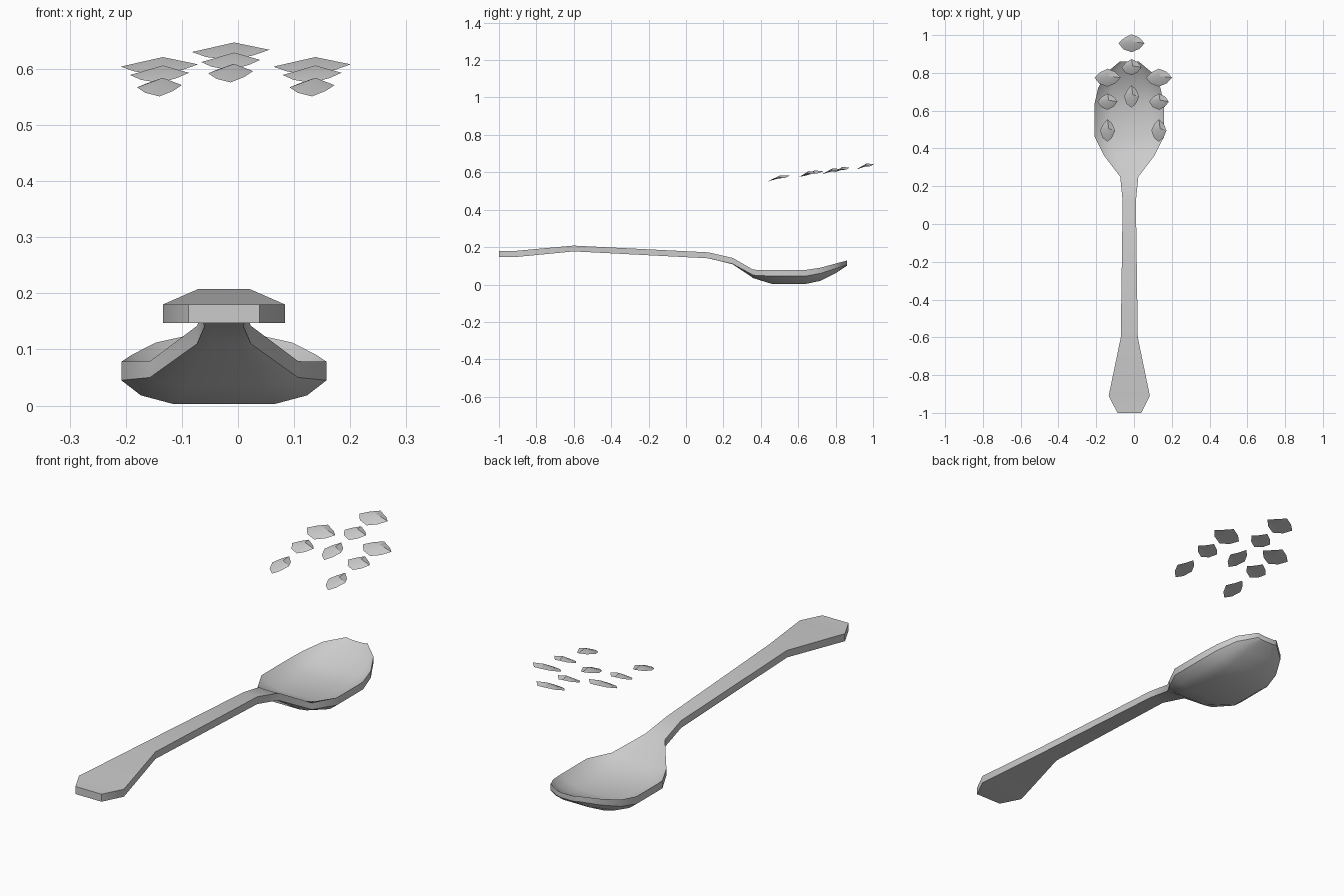
import bpy
import bmesh
from math import cos, sin, tau, radians
from mathutils import Vector

default_cube = bpy.data.objects.get("Cube")
if default_cube:
    bpy.data.objects.remove(default_cube, do_unlink=True)


def make_material(name, colour):
    material = bpy.data.materials.new(name)
    material.use_nodes = True
    material.diffuse_color = colour
    material.node_tree.nodes["Principled BSDF"].inputs["Base Color"].default_value = colour
    return material


grey = make_material("plain grey", (0.6, 0.6, 0.6, 1))


def finish(name, mesh_data, smooth_angle):
    """Turn a bmesh into a shaded scene object."""
    bmesh.ops.recalc_face_normals(mesh_data, faces=mesh_data.faces)
    mesh = bpy.data.meshes.new(name)
    mesh_data.to_mesh(mesh)
    mesh_data.free()
    mesh.materials.append(grey)
    thing = bpy.data.objects.new(name, mesh)
    bpy.context.collection.objects.link(thing)
    bpy.ops.object.select_all(action="DESELECT")
    thing.select_set(True)
    bpy.context.view_layer.objects.active = thing
    bpy.ops.object.shade_smooth_by_angle(angle=radians(smooth_angle))
    return thing


# Spoon: sections lofted along its length
# (y, half width, rim top, floor, rim underside, keel)
SPOON_CENTRE = -0.025
stations = [
    (-1.0, 0.063, 0.18, 0.18, 0.147, 0.147),
    (-0.91, 0.109, 0.18, 0.18, 0.147, 0.147),
    (-0.6, 0.045, 0.208, 0.208, 0.177, 0.177),
    (0.12, 0.035, 0.172, 0.172, 0.14, 0.14),
    (0.25, 0.048, 0.142, 0.14, 0.11, 0.108),
    (0.36, 0.132, 0.079, 0.07, 0.05, 0.034),
    (0.46, 0.183, 0.078, 0.036, 0.045, 0.003),
    (0.64, 0.183, 0.078, 0.036, 0.045, 0.003),
    (0.72, 0.165, 0.09, 0.052, 0.06, 0.02),
    (0.8, 0.122, 0.112, 0.09, 0.085, 0.06),
    (0.86, 0.05, 0.128, 0.123, 0.105, 0.1),
]
# Position across the half width, and how far down from rim to floor
columns = [(-1, 0), (-0.81, 0.64), (-0.5, 1), (0.5, 1), (0.81, 0.64), (1, 0)]


def section(y, half, rim, floor, under, keel):
    upper = [(SPOON_CENTRE + half * u, y, rim + (floor - rim) * d) for u, d in columns]
    lower = [(SPOON_CENTRE + half * u, y, under + (keel - under) * d) for u, d in columns]
    return upper + lower[::-1]


spoon = bmesh.new()
rings = [[spoon.verts.new(p) for p in section(*s)] for s in stations]
for first, second in zip(rings, rings[1:]):
    for i in range(len(first)):
        j = (i + 1) % len(first)
        spoon.faces.new((first[i], first[j], second[j], second[i]))
spoon.faces.new(rings[0])
spoon.faces.new(rings[-1][::-1])
finish("spoon", spoon, 40)


# Flakes: thin, irregular petals with a raised crest
def add_flake(name, centre, width, depth):
    flake = bmesh.new()
    spread = [1, 0.85, 0.95, 0.8, 1, 0.9, 0.95, 0.85]
    lift = [0.001, -0.004, 0.005, 0, -0.003, -0.008, -0.012, -0.005]
    rim = []
    for i, (reach, rise) in enumerate(zip(spread, lift)):
        turn = tau * i / len(spread)
        offset = Vector((cos(turn) * reach * width / 2, sin(turn) * reach * depth / 2, rise))
        offset.z += offset.y * 0.12
        rim.append(flake.verts.new(centre + offset))
    crest = flake.verts.new(centre + Vector((0.006, depth * 0.08, 0.014)))
    belly = flake.verts.new(centre + Vector((0, 0, -0.003)))
    for i, corner in enumerate(rim):
        following = rim[(i + 1) % len(rim)]
        flake.faces.new((corner, following, crest))
        flake.faces.new((following, corner, belly))
    finish(name, flake, 30)


# Three columns of three; rows run from front to back
sizes = [("front", 0.08, 0.125), ("middle", 0.105, 0.09), ("back", 0.138, 0.1)]
side_rows = [(0.495, 0.57), (0.648, 0.592), (0.775, 0.607)]
centre_rows = [(0.675, 0.595), (0.83, 0.615), (0.957, 0.633)]
for side, x, rows in (("right", -0.14, side_rows), ("centre", -0.013, centre_rows),
                      ("left", 0.132, side_rows)):
    for (row, width, depth), (y, z) in zip(sizes, rows):
        add_flake(f"{side}_{row}_flake", Vector((x, y, z)), width, depth)
